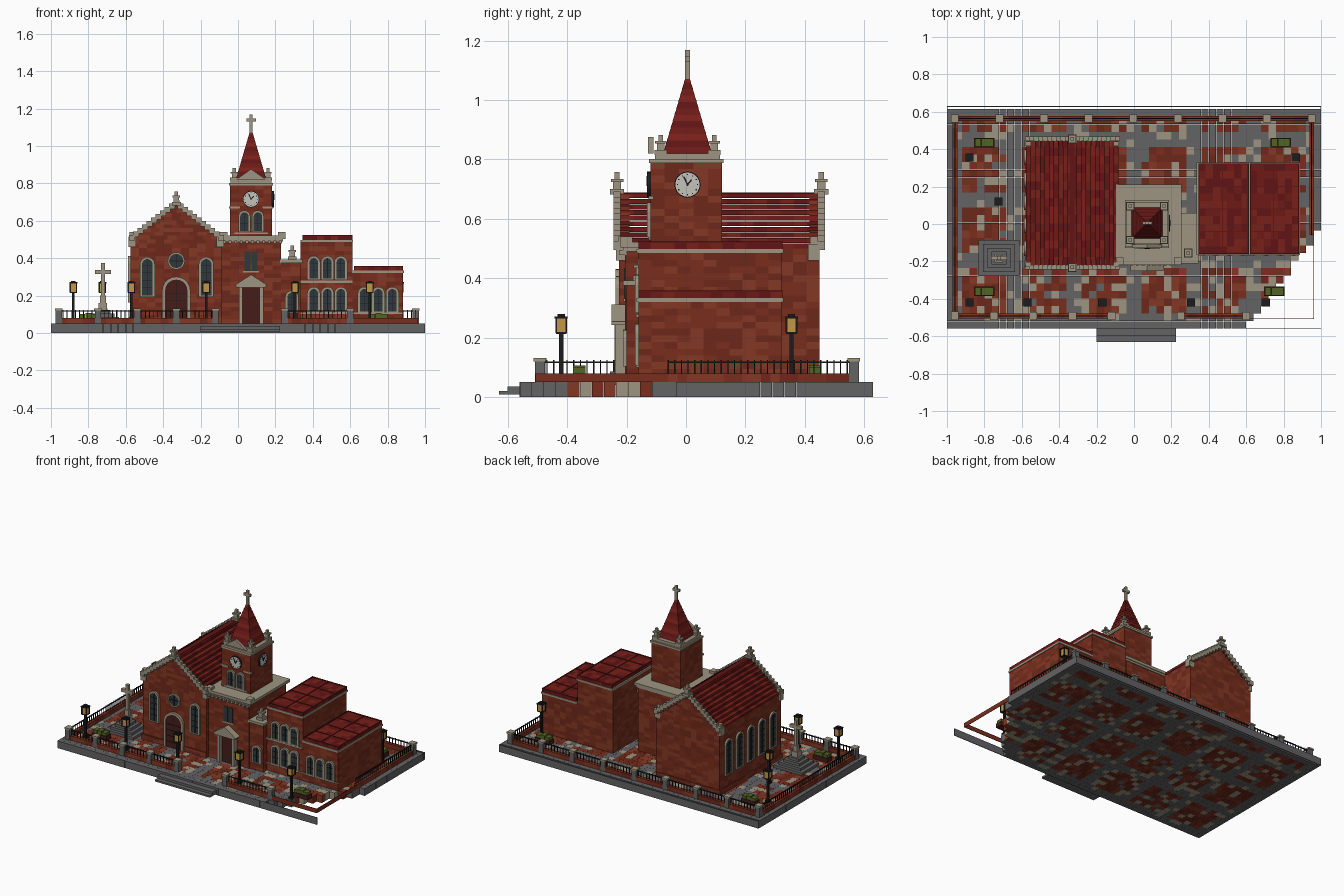
import bpy, bmesh, math, random
from mathutils import Matrix

if "Cube" in bpy.data.objects:
    bpy.data.objects.remove(bpy.data.objects["Cube"])
random.seed(4)

def mat(name, r, g, b):
    m = bpy.data.materials.new(name)
    m.diffuse_color = (r, g, b, 1)
    m.use_nodes = True
    m.node_tree.nodes["Principled BSDF"].inputs["Base Color"].default_value = m.diffuse_color
    return m

RED = [mat("brick_a", .19, .027, .012), mat("brick_b", .155, .022, .01), mat("brick_c", .23, .04, .018)]
ROOF = [mat("roof_a", .15, .01, .008), mat("roof_b", .115, .007, .007), mat("roof_c", .19, .014, .01)]
CREAM = mat("stone", .34, .3, .22)
GREY = mat("grey", .125, .125, .13)
BLACK = mat("iron", .012, .012, .014)
GLASS = mat("glass", .03, .04, .045)
WOOD = mat("wood", .06, .012, .01)
GOLD = mat("lamp_glow", .55, .31, .06)
GREEN = mat("leaf", .08, .13, .018)
WHITE = mat("dial", .55, .55, .5)

def finish(bm, name, mats, M=None):
    if M: bm.transform(M)
    bmesh.ops.recalc_face_normals(bm, faces=bm.faces)
    me = bpy.data.meshes.new(name)
    bm.to_mesh(me); bm.free()
    for m in mats: me.materials.append(m)
    ob = bpy.data.objects.new(name, me)
    bpy.context.collection.objects.link(ob)
    return ob

def boxes(name, mats, items, M=None, pick=None):
    """Many boxes (x0,x1,y0,y1,z0,z1) in one object; pick chooses the material."""
    mats = mats if isinstance(mats, list) else [mats]
    bm = bmesh.new()
    for i, (x0, x1, y0, y1, z0, z1) in enumerate(items):
        T = Matrix.Translation(((x0+x1)/2, (y0+y1)/2, (z0+z1)/2)) @ Matrix.Diagonal((x1-x0, y1-y0, z1-z0, 1))
        r = bmesh.ops.create_cube(bm, size=1, matrix=T)
        k = pick[i] if pick else random.randrange(len(mats))
        for f in {f for v in r['verts'] for f in v.link_faces}: f.material_index = k
    return finish(bm, name, mats, M)

def bricks(name, x0, x1, y0, y1, z0, z1, mats=RED, w=.045, h=.0225):
    """Box whose faces are divided into randomly tinted bricks."""
    bm = bmesh.new()
    lo, hi = (x0, y0, z0), (x1, y1, z1)
    for ax in range(3):
        u, v = [a for a in range(3) if a != ax]
        nu = max(1, round((hi[u]-lo[u])/w))
        nv = max(1, round((hi[v]-lo[v])/(h if v == 2 else w)))
        for side in (lo[ax], hi[ax]):
            def P(i, j):
                p = [0, 0, 0]
                p[ax] = side; p[u] = lo[u]+(hi[u]-lo[u])*i/nu; p[v] = lo[v]+(hi[v]-lo[v])*j/nv
                return bm.verts.new(p)
            for i in range(nu):
                for j in range(nv):
                    bm.faces.new([P(i, j), P(i+1, j), P(i+1, j+1), P(i, j+1)]).material_index = random.randrange(len(mats))
    bmesh.ops.remove_doubles(bm, verts=bm.verts, dist=1e-5)
    return finish(bm, name, mats)

def prism(name, m, pts, y0, y1, M=None, inner=None):
    """Extrude an (x,z) outline from y0 to y1; with inner it is a ring."""
    bm = bmesh.new()
    loop = lambda ps, y: [bm.verts.new((x, y, z)) for x, z in ps]
    a, b = loop(pts, y0), loop(pts, y1)
    n = len(pts)
    if inner: c, d = loop(inner, y0), loop(inner, y1)
    else: bm.faces.new(a); bm.faces.new(b)
    for i in range(n):
        j = (i+1) % n
        bm.faces.new((a[i], a[j], b[j], b[i]))
        if inner:
            bm.faces.new((c[i], c[j], d[j], d[i]))
            bm.faces.new((a[i], a[j], c[j], c[i]))
            bm.faces.new((b[i], b[j], d[j], d[i]))
    return finish(bm, name, [m], M)

def arch_pts(w, z0, z1, n=10):
    return [(-w, z0), (w, z0)] + [(w*math.cos(math.pi*i/n), z1-w+w*math.sin(math.pi*i/n)) for i in range(n+1)]

def circle(r, n=20):
    return [(r*math.cos(math.tau*i/n), r*math.sin(math.tau*i/n)) for i in range(n)]

def place(x, y, z=0, turn=0):
    return Matrix.Translation((x, y, z)) @ Matrix.Rotation(math.radians(turn), 4, 'Z')

def arch(name, x, y, z0, z1, w, turn=0, fill=GLASS, t=.012):
    M = place(x, y, 0, turn)
    prism(name+"_surround", CREAM, arch_pts(w+t, z0-t*.6, z1+t), -.011, .005, M, arch_pts(w, z0, z1))
    prism(name+"_pane", fill, arch_pts(w, z0, z1), -.004, .004, M)
    bars = [(-.002, .002, -.008, 0, z0, z1)] + [(-w, w, -.007, 0, z0+k*.04, z0+k*.04+.003) for k in range(1, int((z1-z0-w)/.04)+1)]
    boxes(name+"_bars", BLACK, bars, M)

def finial(name, x, y, z, s=1):
    st = [(.024, 0, .018), (.014, .018, .042), (.021, .042, .052), (.009, .052, .075)]
    boxes(name, CREAM, [(x-r*s, x+r*s, y-r*s, y+r*s, z+a*s, z+b*s) for r, a, b in st])

def clock(name, x, y, z, turn):
    M = place(x, y, z, turn)
    prism(name+"_rim", BLACK, circle(.044), -.01, .004, M, circle(.041))
    prism(name+"_dial", WHITE, circle(.041), -.008, .004, M)
    for part, l, a in (("_hand", .03, -25), ("_hand_short", .022, 40)):
        boxes(name+part, BLACK, [(-.0025, .0025, -.012, -.006, -.004, l)], M @ Matrix.Rotation(math.radians(a), 4, 'Y'))
    boxes(name+"_ticks", BLACK, [(p-.002, p+.002, -.01, -.006, q-.002, q+.002) for p, q in circle(.034, 12)], M)

# paved plaza with the front right corner cut away
tiles, pick = [], []
for i in range(50):
    for j in range(29):
        x, y = -1+i*.04, -.56+j*.0405
        if y+.58 < (x+.02-.6)*1.35: continue
        edge = i in (0, 49) or j in (0, 28)
        path = i % 8 in (0, 1) or j % 8 in (0, 1)
        q = random.random()
        tiles.append((x, x+.0395, y, y+.04, 0, .05))
        pick.append(3 if edge else (3 if q < .85 else 4) if path else (random.randrange(3) if q < .76 else 4 if q < .92 else 3))
boxes("plaza_tiles", RED+[GREY, CREAM], tiles, pick=pick)
boxes("curb_edges", GREY, [(.58, 1, -.56, -.556, 0, .05), (-1, 1, .626, .63, 0, .05), (-1, -.997, .61, .63, 0, .05), (.997, 1, .61, .63, 0, .05)])
boxes("entry_steps", GREY, [(-.2, .225, -.63, -.55, .008, .02), (-.2, .225, -.6, -.55, .02, .036)])

# fence: low brick wall, iron rail with balusters, stone pillars
def fence(name, a, b, c, along_x, posts, first=0):
    f = lambda p0, p1, r, z0, z1: (p0, p1, c-r, c+r, z0, z1) if along_x else (c-r, c+r, p0, p1, z0, z1)
    boxes(name+"_wall", RED, [f(a+k*(b-a)/20, a+(k+1)*(b-a)/20, .013, .05, .08) for k in range(20)])
    n = int((b-a)/.022)
    boxes(name+"_rail", BLACK, [f(a, b, .003, .114, .12)] + [f(a+k*(b-a)/n-.002, a+k*(b-a)/n+.002, .002, .08, .124) for k in range(n+1)])
    ps = [a+(b-a)*k/posts for k in range(first, posts+1)]
    boxes(name+"_pillars", GREY, [f(p-.017, p+.017, .017, .05, .12) for p in ps])
    boxes(name+"_pillar_caps", CREAM, [f(p-.021, p+.021, .021, .12, .131) for p in ps])
fence("back_fence", -.958, .95, .565, True, 8)
fence("left_fence", -.49, .565, -.958, False, 1)
fence("right_fence", -.06, .565, .95, False, 1, 1)
fence("front_left_fence", -.958, -.12, -.492, True, 4)
fence("front_right_fence", .25, .6, -.492, True, 1)
boxes("corner_low_wall", RED[0], [(.6, .962, -.507, -.504, .05, .08), (.959, .962, -.507, -.02, .05, .08)])

# street lamps and planters
for x, y in [(-.88, -.42), (-.57, -.42), (-.17, -.42), (.305, -.42), (.705, -.42), (-.88, .355), (-.725, .12), (.865, .355)]:
    sq = lambda r, a, b: (x-r, x+r, y-r, y+r, a, b)
    boxes("lamp_post", BLACK, [sq(.013, .05, .065), sq(.007, .065, .215), sq(.018, .213, .219), sq(.022, .265, .272), sq(.012, .272, .279)]
          + [(x+u-.003, x+u+.003, y+v-.003, y+v+.003, .215, .268) for u in (-.017, .017) for v in (-.017, .017)])
    boxes("lamp_glass", GOLD, [sq(.016, .219, .265)])
for x, y in [(-.8, .435), (.785, .435), (-.8, -.36), (.75, -.36)]:
    boxes("planter", WOOD, [(x-.055, x+.055, y-.025, y+.025, .05, .08)])
    boxes("shrub", GREEN, [(x-.05+k*.034, x-.018+k*.034, y-.021, y+.021, .08, .1+.006*(k % 2)) for k in range(3)])

# cross monument
boxes("monument_steps", GREY, [(-.722-r, -.722+r, -.182-r*.87, -.182+r*.87, .05+.018*k, .068+.018*k) for k, r in enumerate((.11, .085, .062, .04))])
boxes("monument_cross", CREAM, [(-.745, -.7, -.205, -.16, .12, .16), (-.737, -.707, -.197, -.167, .16, .2),
      (-.733, -.711, -.193, -.171, .2, .373), (-.765, -.679, -.193, -.171, .315, .337)])

# chapel nave; both gable ends rise in stepped courses
CX, HW = -.33, .245
bricks("nave_walls", CX-HW, CX+HW, -.225, .45, .05, .5)
for k in range(9):
    z, w = .5+k*.02, HW*(1-(k+.5)/9.5)
    for y in (-.225, .415):
        bricks("gable_course", CX-w, CX+w, y, y+.035, z, z+.02, h=.02)
# roof of stepped shingle courses, ending in a ridge
for s in (-1, 1):
    for k in range(10):
        a, b = sorted((CX+s*.248*(1-k/10), CX+s*(.248*(1-k/10)-.034)))
        z = .5+k*.0188
        boxes("roof_course", ROOF, [(a, b, -.222+c*.045, -.222+(c+1)*.045, z, z+.0165) for c in range(15)])
boxes("roof_ridge", ROOF[1], [(CX-.013, CX+.013, -.215, .445, .678, .688)])
# gable coping, finials and corner caps
for y, yc in ((-.232, -.215), (.455, .43)):
    boxes("gable_coping", CREAM, [(CX+s*.238*(1-k/10)-.016, CX+s*.238*(1-k/10)+.016, y-.012, y+.012, .495+k*.0185, .525+k*.0185) for s in (-1, 1) for k in range(11)])
    finial("gable_finial", CX, y, .682)
    for s in (-1, 1):
        boxes("gable_shoulder", CREAM, [(CX+s*.236-.02, CX+s*.236+.02, yc-.02, yc+.02, .46, .515), (CX+s*.236-.013, CX+s*.236+.013, yc-.012, yc+.012, .515, .54)])
bricks("nave_plinth", CX-HW-.006, CX+HW, -.231, .454, .05, .085)
arch("chapel_door", CX, -.23, .05, .285, .06, fill=WOOD, t=.016)
for x in (CX-.155, CX+.16):
    arch("tall_window", x, -.226, .2, .395, .028)
for k in range(5):
    arch("nave_side_window", CX-HW-.001, -.13+k*.122, .17, .4, .028, -90)
M = place(CX, -.226, .385)
prism("rose_surround", CREAM, circle(.046), -.011, .005, M, circle(.038))
prism("rose_pane", GLASS, circle(.038), -.004, .004, M)
boxes("rose_bars", BLACK, [(-.038, .038, -.008, 0, -.002, .002), (-.002, .002, -.008, 0, -.038, .038)], M)

# tower base with entrance portal
TX, TY = .07, .005
bricks("tower_base", -.085, .23, -.205, .2, .05, .495)
boxes("tower_terrace", CREAM, [(-.095, .255, -.22, .21, .503, .522), (-.09, .24, -.212, .205, .49, .503)])
boxes("terrace_dentils", CREAM, [(-.08+k*.03, -.065+k*.03, -.225, -.2, .478, .495) for k in range(11)])
for x in (-.075, .235):
    boxes("terrace_corner", CREAM, [(x-.02, x+.02, -.22, -.18, .522, .54)])
boxes("portal_door", WOOD, [(TX-.045, TX+.045, -.213, -.2, .05, .24)])
boxes("portal_columns", CREAM, [(TX+s*.055-.01, TX+s*.055+.01, -.238, -.2, .05, .245) for s in (-1, 1)] + [(TX-.08, TX+.08, -.25, -.2, .243, .255)])
prism("portal_pediment", CREAM, [(TX-.088, .255), (TX+.088, .255), (TX, .312)], -.25, -.2)
boxes("base_window_sill", CREAM, [(TX-.043, TX+.043, -.211, -.2, .322, .332)])
boxes("base_window", GLASS, [(TX-.035, TX-.004, -.209, -.2, .332, .435), (TX+.004, TX+.035, -.209, -.2, .332, .435)])

# belfry
bricks("belfry", TX-.112, TX+.112, -.12, .122, .52, .79)
boxes("belfry_cornice", CREAM, [(TX-.118, TX+.118, -.124, .127, .788, .801), (TX-.11, TX+.11, -.105, .115, .801, .82)])
boxes("belfry_ledge", CREAM, [(TX-.118, TX-.06, -.127, -.11, .665, .677), (TX+.06, TX+.118, -.127, -.11, .665, .677), (TX-.09, TX+.09, -.127, -.11, .528, .538)])
prism("clock_pediment", CREAM, [(TX-.08, .82), (TX+.08, .82), (TX, .876)], -.128, -.11)
for s in (-1, 1):
    arch("belfry_window", TX+s*.036, -.121, .545, .645, .022, t=.01)
    for t in (-1, 1):
        finial("belfry_pinnacle", TX+s*.09, TY+t*.09, .815, .9)
clock("front_clock", TX, -.121, .715, 0)
clock("right_clock", TX+.113, TY, .715, 90)

# spire in overlapping courses, topped by a cross
N = 12
for k in range(N):
    z0, z1 = .82+.26*k/N, .82+.26*(k+1)/N
    r = lambda z: (.077*(1.083-z)/.263+.004)*math.sqrt(2)
    bm = bmesh.new()
    bmesh.ops.create_cone(bm, cap_ends=True, segments=4, radius1=r(z0)+.002, radius2=r(z1), depth=z1-z0,
                          matrix=Matrix.Translation((TX, TY, (z0+z1)/2)) @ Matrix.Rotation(math.pi/4, 4, 'Z'))
    finish(bm, "spire_course", [ROOF[k % 3]])
boxes("spire_cross", CREAM, [(TX-.008, TX+.008, TY-.008, TY+.008, 1.07, 1.168), (TX-.025, TX+.025, TY-.008, TY+.008, 1.13, 1.147)])

# small porch block beside the tower
bricks("side_porch", .225, .335, -.2, .05, .05, .375)
boxes("side_porch_cap", CREAM, [(.225, .345, -.212, .06, .375, .392)])
finial("porch_finial", .29, -.155, .392)
arch("porch_window", .288, -.201, .11, .215, .024)

# two-storey wing and low wing
for name, x0, x1, zt in (("tall_wing", .335, .612, .485), ("low_wing", .61, .883, .32)):
    bricks(name, x0, x1, -.16, .322, .05, zt)
    boxes(name+"_cornice", CREAM, [(x0, x1+.004, -.166, .328, zt, zt+.013)])
    bricks(name+"_roof", x0+.01, x1, -.16, .324, zt+.013, zt+.034, ROOF, w=.04)
    boxes(name+"_roof_seams", ROOF[1], [(x0+.01, x1, y-.003, y+.003, zt+.03, zt+.038) for y in (-.155, -.04, .08, .2, .32)]
          + [(x-.003, x+.003, -.16, .324, zt+.03, zt+.038) for x in (x0+.015, (x0+x1)/2, x1-.004)])
    for x in ([.405, .478, .55] if x0 < .5 else [.675, .75, .825]):
        arch(name+"_window", x, -.161, .115, .235, .023)
        if x0 < .5: arch(name+"_upper_window", x, -.161, .29, .4, .023)
    boxes(name+"_sill_band", CREAM, [(x0, x1, -.168, -.15, .1, .108)] + ([(x0, x1, -.168, -.15, .268, .28)] if x0 < .5 else []))
